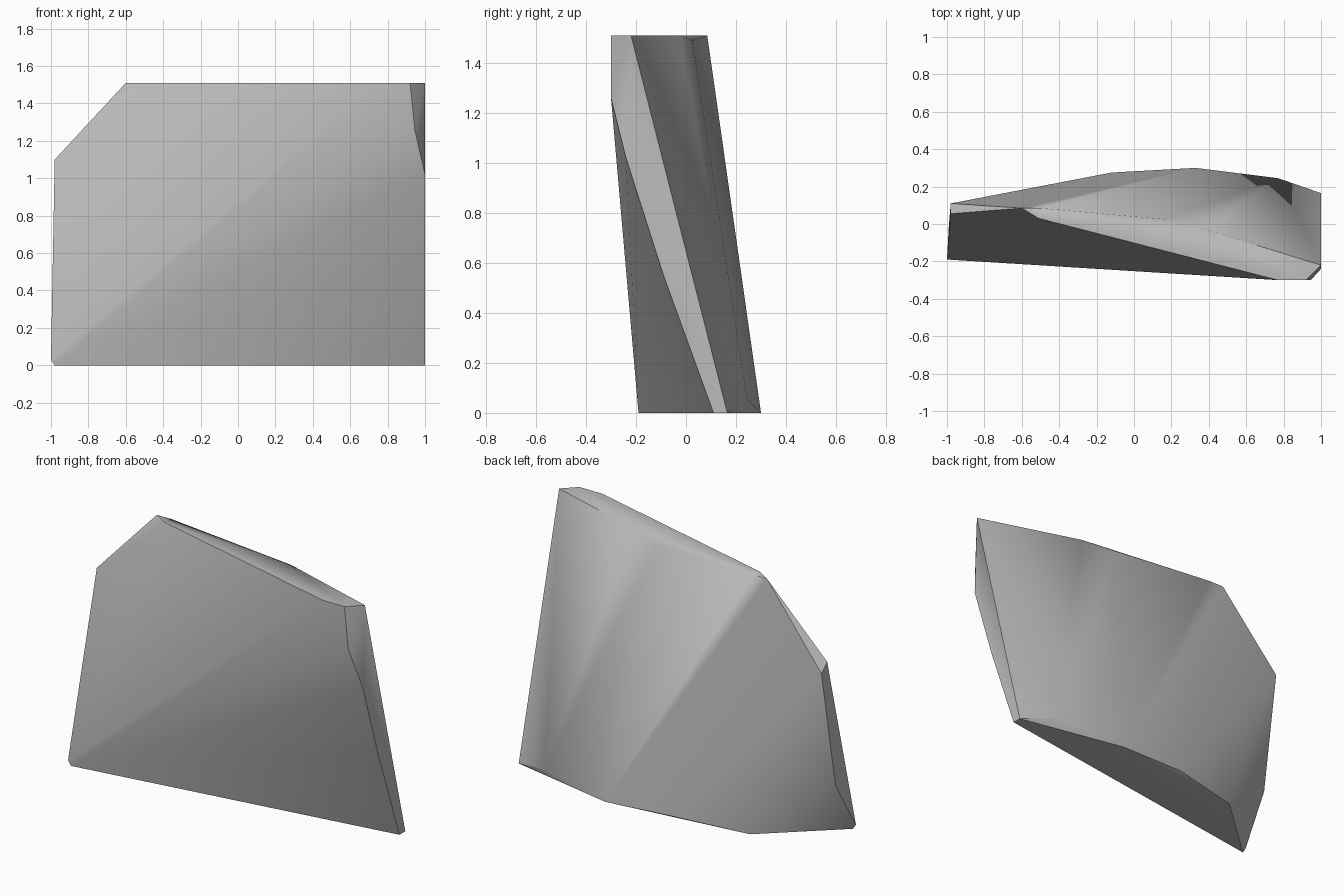
import bpy
import bmesh
import math

cube = bpy.data.objects.get("Cube")
if cube:
    bpy.data.objects.remove(cube, do_unlink=True)

HEIGHT = 1.51

# Flat top of the slab, as an outline in plan
top_outline = [(-0.6, 0.085), (-0.51, 0.03), (0.77, -0.3), (0.92, -0.3),
               (1, -0.22), (0.37, -0.025), (-0.5, 0.085)]

# Base of the slab, as an outline in plan
base_outline = [(-0.98, -0.19), (1, 0.11), (1, 0.165), (0.33, 0.3), (-0.56, 0.19)]

# Chipped corners between the base and the top
left_chips = [(-1, -0.19, 0.03), (-0.99, -0.01, 0.33),
              (-0.98, 0.11, 1.05), (-0.98, 0.055, 1.1)]
right_chips = [(1, -0.09, 0.55), (1, -0.24, 1.02), (0.945, -0.3, 1.26)]
back_chips = [(0.77, 0.245, 0.055), (-0.12, 0.275, 0.02), (0.17, 0.025, 1.49)]


def stone_material(name, value):
    mat = bpy.data.materials.new(name)
    mat.use_nodes = True
    colour = (value, value, value, 1)
    mat.diffuse_color = colour
    for node in mat.node_tree.nodes:
        if node.type == 'BSDF_PRINCIPLED':
            node.inputs["Base Color"].default_value = colour
            node.inputs["Roughness"].default_value = 0.8
    return mat


def hull_object(name, points, material):
    """Wrap the corner points in a convex faceted solid."""
    bm = bmesh.new()
    for point in points:
        bm.verts.new(point)
    bmesh.ops.convex_hull(bm, input=bm.verts)
    loose = [v for v in bm.verts if not v.link_faces]
    bmesh.ops.delete(bm, geom=loose, context='VERTS')
    # Merge triangles that lie in one plane
    bmesh.ops.dissolve_limit(bm, angle_limit=math.radians(1),
                             verts=bm.verts, edges=bm.edges)
    bmesh.ops.recalc_face_normals(bm, faces=bm.faces)
    mesh = bpy.data.meshes.new(name)
    bm.to_mesh(mesh)
    bm.free()
    mesh.materials.append(material)
    obj = bpy.data.objects.new(name, mesh)
    bpy.context.collection.objects.link(obj)
    return obj


corners = [(x, y, HEIGHT) for x, y in top_outline]
corners += [(x, y, 0) for x, y in base_outline]
corners += left_chips + right_chips + back_chips

slab = hull_object("rock_slab", corners, stone_material("grey stone", 0.5))

# Soft shading across broad faces, crisp at the chipped edges
bpy.ops.object.select_all(action='DESELECT')
slab.select_set(True)
bpy.context.view_layer.objects.active = slab
bpy.ops.object.shade_smooth_by_angle(angle=math.radians(43))
